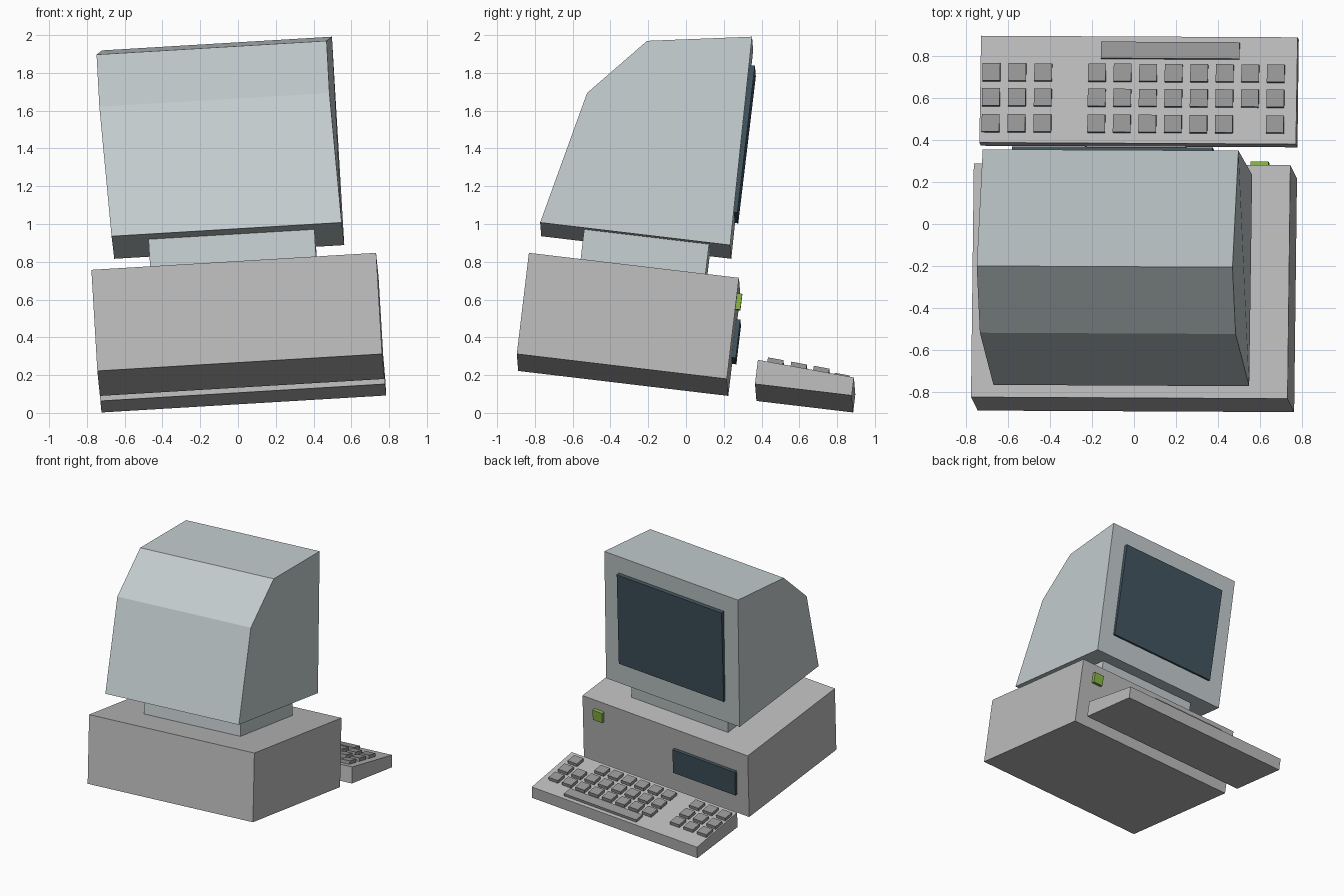
import bpy, bmesh, math
from mathutils import Matrix, Vector

if "Cube" in bpy.data.objects:
    bpy.data.objects.remove(bpy.data.objects["Cube"])

# The whole computer sits slightly tilted: local axes and origin of that frame
X = Vector((0.998, -0.005, 0.0595)).normalized()
Y = Vector((0.012, 0.993, -0.118))
Y = (Y - X * Y.dot(X)).normalized()
Z = X.cross(Y)
TILT = Matrix.Translation((0.009, -0.892, 0.267)) @ Matrix((X, Y, Z)).transposed().to_4x4()


def material(name, rgb):
    m = bpy.data.materials.new(name)
    m.diffuse_color = (*rgb, 1)
    m.use_nodes = True
    m.node_tree.nodes["Principled BSDF"].inputs["Base Color"].default_value = m.diffuse_color
    return m


def finish(name, bm, mat=None):
    bmesh.ops.recalc_face_normals(bm, faces=bm.faces)
    me = bpy.data.meshes.new(name)
    bm.to_mesh(me)
    bm.free()
    if mat:
        me.materials.append(mat)
    ob = bpy.data.objects.new(name, me)
    ob.matrix_world = TILT
    bpy.context.collection.objects.link(ob)
    return ob


def add_box(bm, x, y, z, slope=0.0):
    """Box from (min, max) ranges, optionally pitched about its own x axis."""
    centre = Vector((sum(x) / 2, sum(y) / 2, sum(z) / 2))
    size = (x[1] - x[0], y[1] - y[0], z[1] - z[0], 1)
    bmesh.ops.create_cube(bm, size=1, matrix=Matrix.Translation(centre)
                          @ Matrix.Rotation(slope, 4, 'X') @ Matrix.Diagonal(size))


def box(name, x, y, z, mat=None):
    bm = bmesh.new()
    add_box(bm, x, y, z)
    return finish(name, bm, mat)


def extrude_profile(name, points, half, mat=None):
    """Side profile of (y, z, x centre) points, widened along x."""
    bm = bmesh.new()
    sides = [[bm.verts.new((c + s * half, y, z)) for y, z, c in points] for s in (-1, 1)]
    for side in sides:
        bm.faces.new(side)
    n = len(points)
    for i in range(n):
        j = (i + 1) % n
        bm.faces.new((sides[0][i], sides[0][j], sides[1][j], sides[1][i]))
    return finish(name, bm, mat)


shell = material("blue_grey_plastic", (0.55, 0.61, 0.62))
glass = material("dark_glass", (0.055, 0.09, 0.115))
green = material("green_light", (0.25, 0.46, 0.06))
key_grey = material("key_grey", (0.31, 0.31, 0.31))
case_grey = material("case_grey", (0.5, 0.5, 0.5))

# Main case with its button and drive slot
box("case", (-0.755, 0.755), (0, 1.12), (0, 0.54), case_grey)
box("power_button", (0.56, 0.646), (1.10, 1.146), (0.379, 0.464), green)
box("drive_slot", (-0.65, -0.08), (1.10, 1.144), (0.165, 0.37), glass)

# Monitor: stand, shell with chamfered back, screen
box("monitor_stand", (-0.445, 0.435), (0.272, 0.938), (0.52, 0.73), shell)
extrude_profile("monitor_shell", [(1.051, 0.717, -0.026), (1.035, 1.828, -0.026),
                                  (0.486, 1.742, -0.053), (0.203, 1.430, -0.053),
                                  (0.038, 0.717, -0.028)], 0.61, shell)
box("screen", (-0.506, 0.452), (1.02, 1.067), (0.90, 1.685), glass)

# Keyboard wedge
BACK, FRONT, HIGH, LOW = 1.271, 1.787, 0.12, 0.087
extrude_profile("keyboard", [(BACK, -0.009, 0), (BACK, HIGH, 0),
                             (FRONT, LOW, 0), (FRONT, -0.009, 0)], 0.755, case_grey)

# Keys: a three by three pad, a wide block with one gap, and the space bar
slope = math.atan2(LOW - HIGH, FRONT - BACK)
bm = bmesh.new()


def add_key(x, y, half_x=0.042, half_y=0.042, rise=0.026):
    top = HIGH + (y - BACK) * math.tan(slope)
    add_box(bm, (x - half_x, x + half_x), (y - half_y, y + half_y),
            (top - 0.015, top + rise), slope)


for row, y in enumerate((1.363, 1.488, 1.609)):
    for i in range(3):
        add_key(-0.702 + 0.1235 * i, y)
    for i in range(8):
        if (row, i) != (0, 6):
            add_key(-0.198 + 0.1218 * i, y)
add_key(0.15, 1.718, 0.33, 0.04, 0.022)
finish("keys", bm, key_grey)
